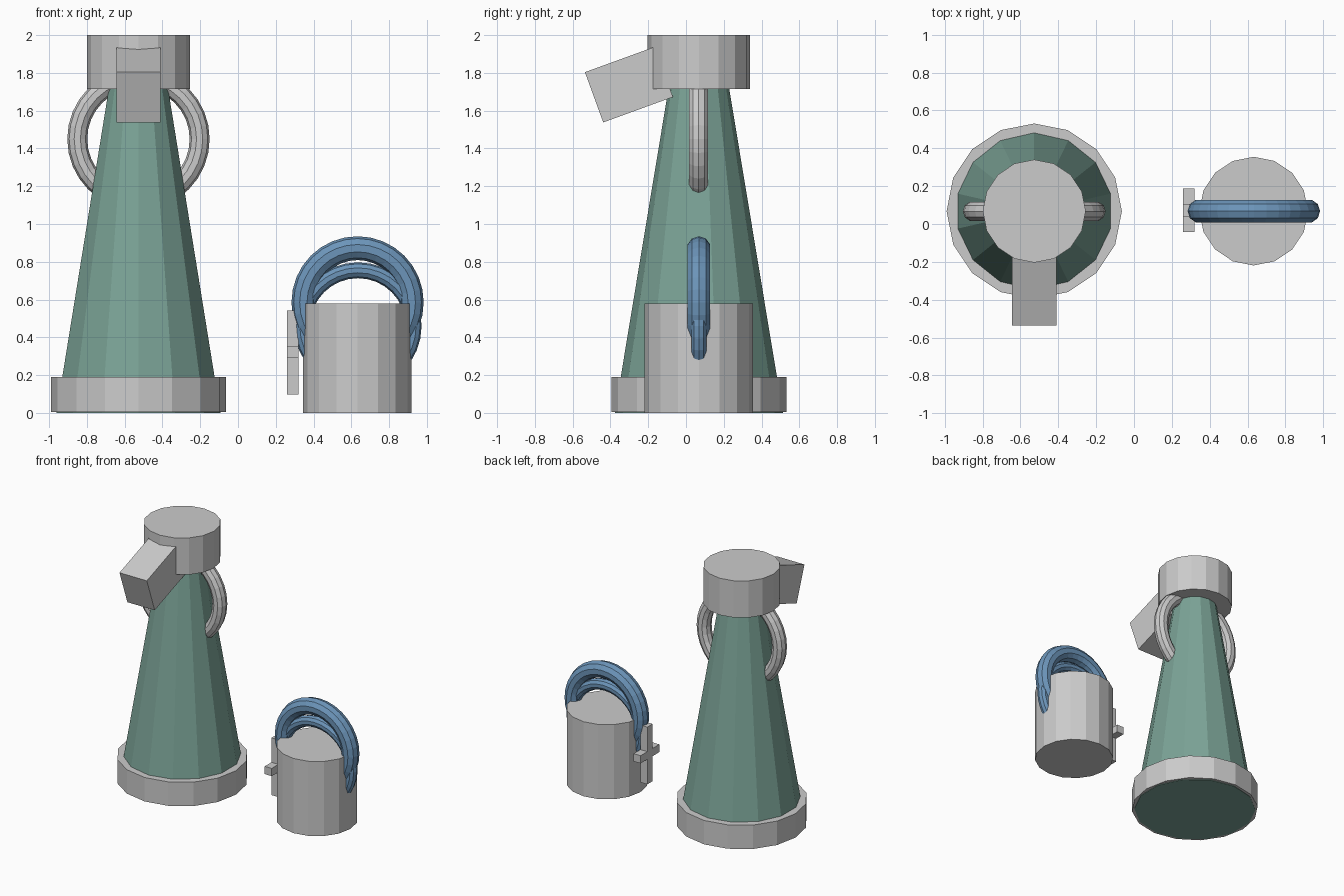
import bpy
from math import radians, pi

if "Cube" in bpy.data.objects:
    bpy.data.objects.remove(bpy.data.objects["Cube"])


def material(name, color):
    m = bpy.data.materials.new(name)
    m.diffuse_color = (*color, 1)
    m.use_nodes = True
    m.node_tree.nodes["Principled BSDF"].inputs["Base Color"].default_value = m.diffuse_color
    return m


GREEN = material("green", (0.20, 0.37, 0.31))
BLUE = material("blue", (0.15, 0.30, 0.49))


def finish(name, mat):
    o = bpy.context.object
    o.name = name
    if mat:
        o.data.materials.append(mat)
    return o


def frustum(name, xy, z0, z1, r0, r1, sides, mat=None):
    bpy.ops.mesh.primitive_cone_add(vertices=sides, radius1=r0, radius2=r1, depth=z1 - z0,
                                    location=(*xy, (z0 + z1) / 2))
    return finish(name, mat)


def ring(name, loc, major, minor, mat=None):
    # ring standing upright in the XZ plane
    bpy.ops.mesh.primitive_torus_add(major_segments=32, minor_segments=10, major_radius=major,
                                     minor_radius=minor, location=loc, rotation=(pi / 2, 0, 0))
    return finish(name, mat)


def box(name, loc, size, tilt=0):
    bpy.ops.mesh.primitive_cube_add(size=1, location=loc, rotation=(radians(tilt), 0, 0))
    o = finish(name, None)
    o.scale = size
    return o


# Tall canister
TALL = (-0.527, 0.068)
frustum("canister_body", TALL, 0, 1.80, 0.445, 0.147, 14, GREEN)
frustum("canister_base", TALL, 0.004, 0.19, 0.463, 0.463, 16)
frustum("canister_cap", TALL, 1.714, 2.0, 0.272, 0.272, 16)
ring("canister_handle", (-0.527, 0.067, 1.45), 0.324, 0.053)
box("canister_spout", (-0.527, -0.302, 1.738), (0.235, 0.393, 0.283), 20)

# Short bucket with two rings
SHORT = (0.632, 0.068)
frustum("bucket_body", SHORT, 0, 0.58, 0.287, 0.287, 16)
ring("bucket_handle_large", (0.633, 0.068, 0.585), 0.287, 0.063, BLUE)
ring("bucket_handle_small", (0.635, 0.068, 0.46), 0.295, 0.042, BLUE)

# Cross plate on the bucket side
box("cross_upright", (0.289, 0.073, 0.32), (0.06, 0.065, 0.445))
box("cross_bar", (0.289, 0.073, 0.322), (0.06, 0.23, 0.06))
